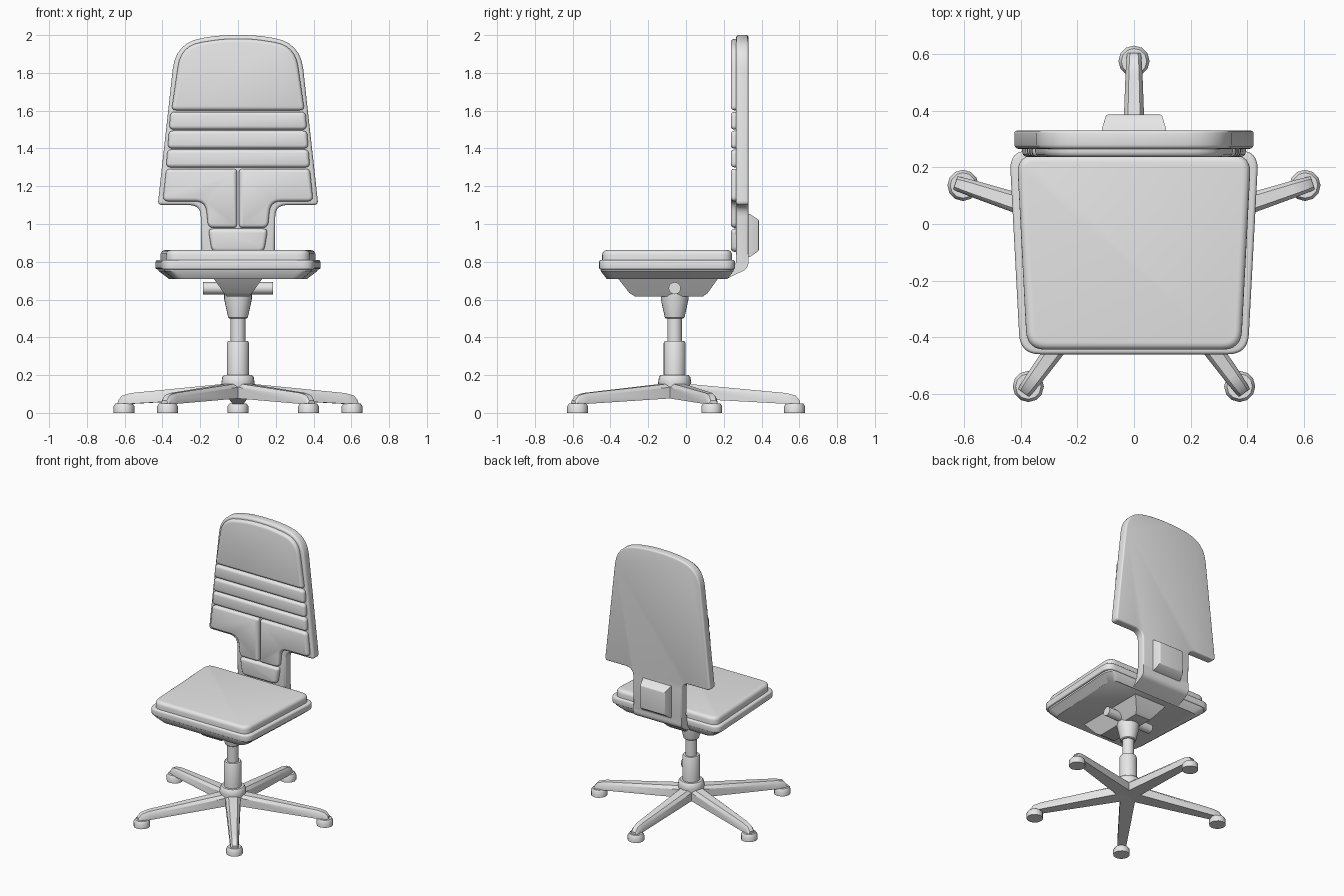
import bpy, bmesh
from math import sin, cos, pi, radians
from mathutils import Vector, Matrix

cube = bpy.data.objects.get("Cube")
if cube:
    bpy.data.objects.remove(cube, do_unlink=True)

grey = bpy.data.materials.new("plain grey")
grey.use_nodes = True
grey.diffuse_color = (0.8, 0.8, 0.8, 1)
for node in grey.node_tree.nodes:
    if node.type == 'BSDF_PRINCIPLED':
        node.inputs["Base Color"].default_value = grey.diffuse_color

AXIS_Y = -0.06  # the column and base stand slightly forward of centre


def loft(name, rings, bevel_start=0, bevel_end=0, segments=3):
    """Skin a list of equal rings, cap both ends and round the cap rims."""
    bm = bmesh.new()
    loops = [[bm.verts.new(p) for p in ring] for ring in rings]
    n = len(loops[0])
    for a, b in zip(loops, loops[1:]):
        for i in range(n):
            bm.faces.new((a[i], a[(i + 1) % n], b[(i + 1) % n], b[i]))
    caps = [(bm.faces.new(loops[0]), bevel_start), (bm.faces.new(loops[-1]), bevel_end)]
    bmesh.ops.recalc_face_normals(bm, faces=bm.faces)
    for rim, size in [(list(face.edges), size) for face, size in caps]:
        if size:
            bmesh.ops.bevel(bm, geom=rim, offset=size, segments=segments,
                            profile=0.5, affect='EDGES', clamp_overlap=False)
    mesh = bpy.data.meshes.new(name)
    bm.to_mesh(mesh)
    bm.free()
    mesh.materials.append(grey)
    obj = bpy.data.objects.new(name, mesh)
    bpy.context.collection.objects.link(obj)
    bpy.ops.object.select_all(action='DESELECT')
    obj.select_set(True)
    bpy.context.view_layer.objects.active = obj
    bpy.ops.object.shade_smooth_by_angle(angle=radians(35))
    return obj


def rounded(corners, steps=6):
    """Turn (x, y, cut) corners into an outline with curved corners."""
    out = []
    for i, (x, y, cut) in enumerate(corners):
        p = Vector((x, y))
        if not cut:
            out.append(p)
            continue
        a = p + (Vector(corners[i - 1][:2]) - p).normalized() * cut
        b = p + (Vector(corners[(i + 1) % len(corners)][:2]) - p).normalized() * cut
        for k in range(steps + 1):
            t = k / steps
            out.append(a * (1 - t) ** 2 + p * 2 * t * (1 - t) + b * t * t)
    return out


def mirrored(half):
    return half + [(-x, y, c) for x, y, c in reversed(half)]


def upright(name, corners, back, front, bevel_back=0, bevel_front=0):
    """Slab standing in the XZ plane."""
    outline = rounded(corners)
    rings = [[(p.x, y, p.y) for p in outline] for y in (back, front)]
    return loft(name, rings, bevel_back, bevel_front)


def lathe(name, profile, x=0, y=AXIS_Y, sides=24):
    rings = [[(x + r * cos(2 * pi * i / sides), y + r * sin(2 * pi * i / sides), z)
              for i in range(sides)] for r, z in profile]
    return loft(name, rings)


def box_ring(x, y0, y1, z):
    return [(-x, y0, z), (x, y0, z), (x, y1, z), (-x, y1, z)]


# Five legs with chamfered tops, each on a low glide foot
def leg_ring(r, w, bottom, top):
    shoulder = max(bottom + 0.004, top - 0.018)
    return [(r, -w, bottom), (r, w, bottom), (r, w, shoulder),
            (r, w * 0.6, top), (r, -w * 0.6, top), (r, -w, shoulder)]


for i in range(5):
    angle = pi / 2 + i * 2 * pi / 5
    leg = loft(f"base_leg_{i + 1}", [leg_ring(0, 0.052, 0.08, 0.16),
                                     leg_ring(0.59, 0.03, 0.048, 0.105),
                                     leg_ring(0.64, 0.027, 0.046, 0.092),
                                     leg_ring(0.663, 0.024, 0.045, 0.065)])
    leg.data.transform(Matrix.Translation((0, AXIS_Y, 0)) @ Matrix.Rotation(angle, 4, 'Z'))
    lathe(f"foot_{i + 1}", [(0.055, 0), (0.055, 0.035), (0.045, 0.05)],
          0.635 * cos(angle), AXIS_Y + 0.635 * sin(angle), 12)

# Centre column
lathe("base_hub", [(0.08, 0.11), (0.088, 0.16), (0.083, 0.19), (0.074, 0.2)])
lathe("column_sleeve", [(0.058, 0.19), (0.058, 0.37), (0.053, 0.38)])
lathe("gas_lift", [(0.039, 0.37), (0.039, 0.52)])
lathe("column_socket", [(0.046, 0.5), (0.052, 0.505), (0.073, 0.6), (0.073, 0.63)])

# Tilt mechanism with a cross knob
loft("tilt_mechanism", [box_ring(0.06, -0.27, 0.09, 0.616),
                        box_ring(0.075, -0.30, 0.115, 0.635),
                        box_ring(0.13, -0.36, 0.17, 0.712)])
loft("tilt_knob", [[(x, AXIS_Y + 0.032 * cos(k * pi / 10), 0.66 + 0.032 * sin(k * pi / 10))
                    for k in range(20)] for x in (-0.185, 0.185)])

# Seat: sloped pan, rim and cushion
seat = rounded([(-0.402, -0.46, 0.07), (0.402, -0.46, 0.07),
                (0.44, 0.26, 0.07), (-0.44, 0.26, 0.07)])


def seat_ring(z, sx, sy):
    return [(p.x * sx, (p.y + 0.1) * sy - 0.1, z) for p in seat]


loft("seat_pan", [seat_ring(0.71, 0.84, 0.89), seat_ring(0.75, 0.96, 0.975),
                  seat_ring(0.765, 0.97, 0.98)])
loft("seat_rim", [seat_ring(0.76, 1, 1), seat_ring(0.81, 1, 1)], 0.008, 0.012)
loft("seat_cushion", [seat_ring(0.80, 0.94, 0.955), seat_ring(0.862, 0.94, 0.955)], 0, 0.025, 4)

# Backrest shell
upright("backrest_shell", mirrored([(0.1, 2.0, 0.08), (0.33, 1.96, 0.14), (0.425, 1.10, 0.025),
                                    (0.198, 1.10, 0.06), (0.194, 0.80, 0)]),
        0.33, 0.265, 0.01, 0.015)

# Backrest pads
upright("top_pad", mirrored([(0.08, 1.98, 0.06), (0.302, 1.945, 0.11), (0.352, 1.602, 0.025)]),
        0.28, 0.237, 0, 0.018)
for i in range(3):
    low = 1.5 - i * 0.1
    w = 0.358 + i * 0.008
    upright(f"lumbar_strip_{i + 1}", mirrored([(w, low + 0.094, 0.025), (w + 0.006, low, 0.025)]),
            0.28, 0.237, 0, 0.018)
wing = [(0.006, 1.292, 0.02), (0.38, 1.292, 0.025), (0.398, 1.12, 0.03),
        (0.172, 1.12, 0.055), (0.158, 0.98, 0.03), (0.006, 0.98, 0.02)]
for side, sign in (("left", 1), ("right", -1)):
    upright(f"{side}_wing_pad", [(sign * x, z, c) for x, z, c in wing], 0.28, 0.237, 0, 0.018)
upright("lower_pad", mirrored([(0.158, 0.975, 0.025), (0.138, 0.853, 0.03)]), 0.28, 0.237, 0, 0.018)

# Bent bracket joining the backrest to the seat
bend = rounded([(0.265, 0.84, 0), (0.33, 0.84, 0), (0.33, 0.765, 0.03),
                (0.22, 0.712, 0), (0.17, 0.735, 0), (0.265, 0.785, 0.02)])
loft("backrest_bracket", [[(x, p.x, p.y) for p in bend] for x in (-0.194, 0.194)])

# Adjuster housing on the back
loft("back_housing", [[(-w, y, lo), (w, y, lo), (w, y, hi), (-w, y, hi)]
                      for w, y, lo, hi in ((0.115, 0.32, 0.822, 1.056),
                                           (0.112, 0.34, 0.826, 1.052),
                                           (0.098, 0.386, 0.86, 1.022))], 0, 0.006)
